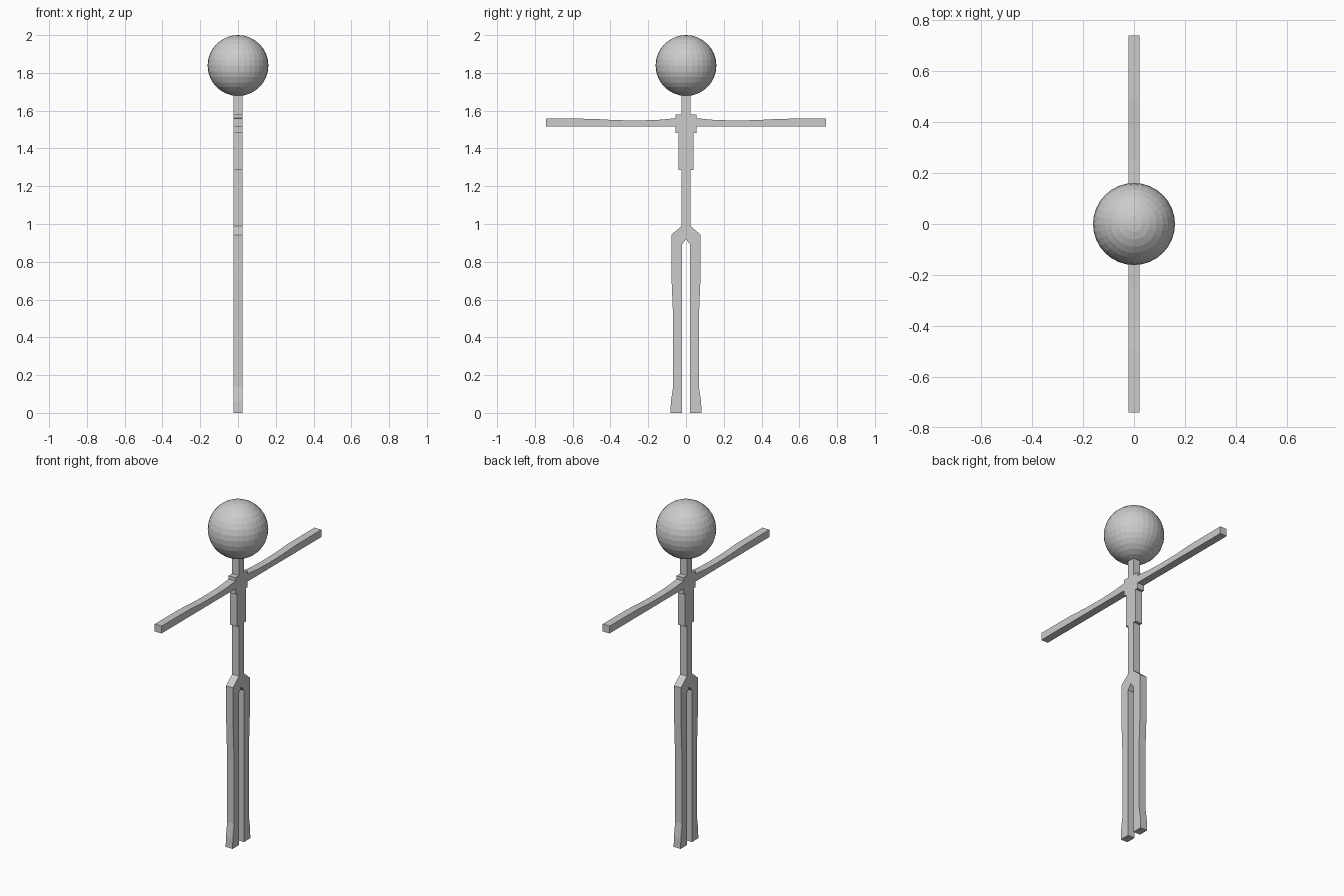
import bpy, bmesh

if "Cube" in bpy.data.objects:
    bpy.data.objects.remove(bpy.data.objects["Cube"])

HALF_THICK = 0.0225

# Half silhouette (y, z), from the neck down around the arm, torso and leg to the crotch
half = [
    (0.0225, 1.70), (0.0225, 1.58), (0.055, 1.58), (0.055, 1.56),      # neck, shoulder
    (0.15, 1.551), (0.25, 1.548), (0.38, 1.55), (0.49, 1.557),         # arm top
    (0.74, 1.558), (0.74, 1.515), (0.055, 1.515),                      # arm tip, underside
    (0.055, 1.482), (0.04, 1.482), (0.04, 1.287), (0.0225, 1.287),     # chest
    (0.0225, 0.99), (0.078, 0.943), (0.077, 0.72), (0.068, 0.50),      # waist, hip, thigh
    (0.068, 0.14), (0.08, 0.06), (0.082, 0.0),                         # shin, foot
    (0.0225, 0.0), (0.0225, 0.89),                                     # inner leg
]
outline = half + [(0.0, 0.92)] + [(-y, z) for y, z in reversed(half)]

# Body: flat silhouette extruded along x
bm = bmesh.new()
face = bm.faces.new([bm.verts.new((-HALF_THICK, y, z)) for y, z in outline])
ext = bmesh.ops.extrude_face_region(bm, geom=[face], use_keep_orig=True)
moved = [g for g in ext["geom"] if isinstance(g, bmesh.types.BMVert)]
bmesh.ops.translate(bm, verts=moved, vec=(2 * HALF_THICK, 0, 0))
bmesh.ops.recalc_face_normals(bm, faces=bm.faces)
mesh = bpy.data.meshes.new("body")
bm.to_mesh(mesh)
bm.free()
bpy.context.collection.objects.link(bpy.data.objects.new("body", mesh))

# Head: faceted sphere
bpy.ops.mesh.primitive_uv_sphere_add(segments=32, ring_count=16, radius=0.161,
                                     location=(0, 0, 1.839))
bpy.context.object.name = "head"
